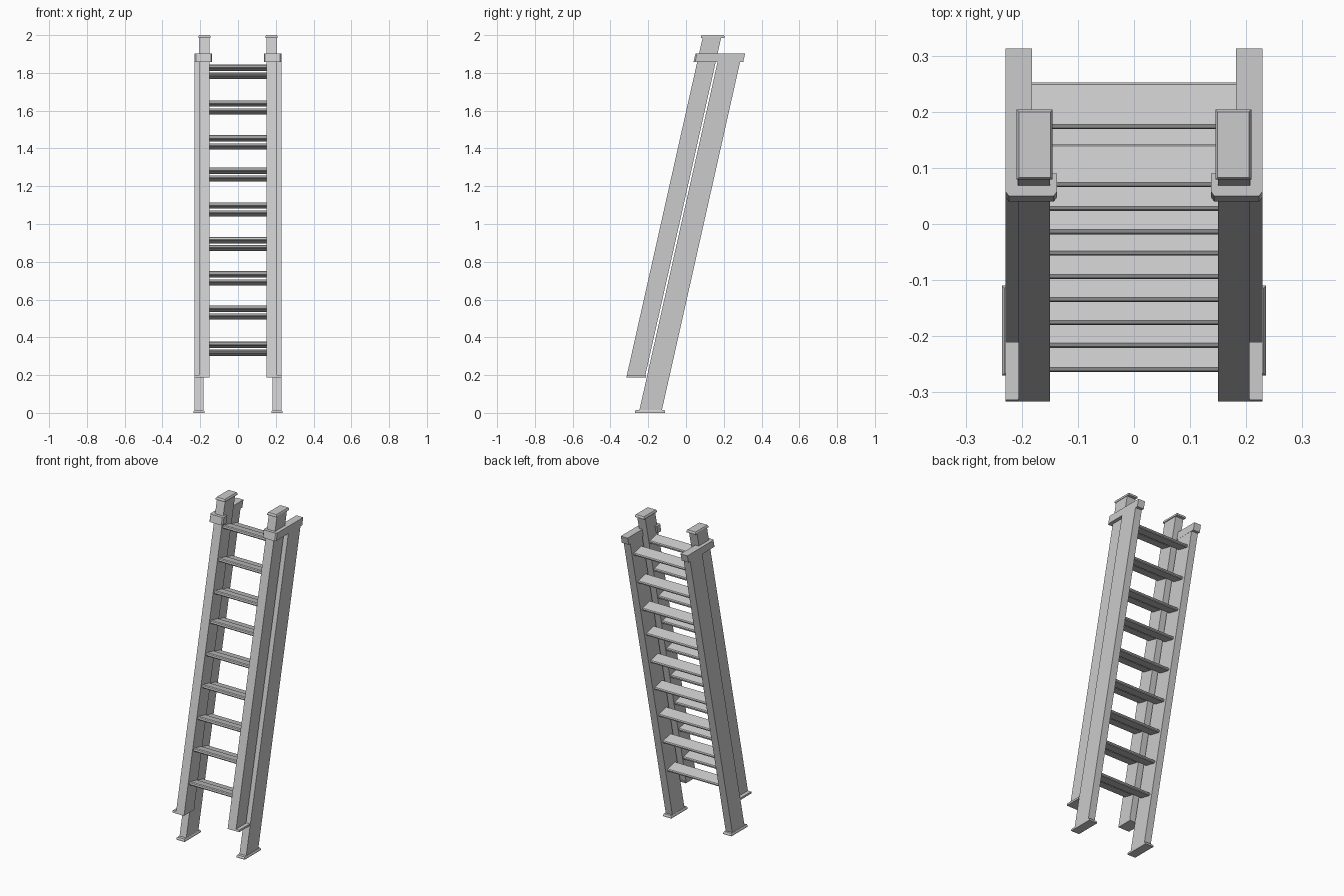
import bpy, bmesh

if "Cube" in bpy.data.objects:
    bpy.data.objects.remove(bpy.data.objects["Cube"])

LEAN = 0.2246  # how far the ladder leans back (y) per unit of height


def make(name, sections, mirror=False):
    """Solid skinned through matching rings of points."""
    bm = bmesh.new()
    rings = [[bm.verts.new(p) for p in ring] for ring in sections]
    n = len(rings[0])
    for a, b in zip(rings, rings[1:]):
        for i in range(n):
            j = (i + 1) % n
            bm.faces.new((a[i], a[j], b[j], b[i]))
    bm.faces.new(rings[0][::-1])
    bm.faces.new(rings[-1])
    bmesh.ops.recalc_face_normals(bm, faces=bm.faces)
    me = bpy.data.meshes.new(name)
    bm.to_mesh(me)
    bm.free()
    ob = bpy.data.objects.new(name, me)
    bpy.context.collection.objects.link(ob)
    if mirror:
        ob.modifiers.new("Mirror", 'MIRROR')
    return ob


def leaning(name, plan, z0, z1):
    """Extrude a plan (y measured at z = 0) up along the lean, both sides."""
    return make(name, [[(x, y + LEAN * z, z) for x, y in plan] for z in (z0, z1)], True)


def rect(x0, x1, y0, y1):
    return [(x0, y0), (x1, y0), (x1, y1), (x0, y1)]


def plate(name, x0, x1, y0, y1, z0, z1, inset):
    """Flat plate with its upper edge chamfered."""
    zm = (z0 + z1) / 2
    levels = [(z0, 0), (zm, 0), (z1, inset)]
    return make(name, [[(x, y, z) for x, y in rect(x0 + i, x1 - i, y0 + i, y1 - i)]
                       for z, i in levels], True)


def rung(name, half, yc, zc, depth, thick, c=0.005):
    """Chamfered flat tread, square to the leaning rails."""
    d, t = depth / 2, thick / 2
    prof = [(-d, -t + c), (-d + c, -t), (d - c, -t), (d, -t + c),
            (d, t - c), (d - c, t), (-d + c, t), (-d, t - c)]
    k = (1 + LEAN ** 2) ** 0.5
    ring = [(yc + (u + LEAN * v) / k, zc + (v - LEAN * u) / k) for u, v in prof]
    make(name, [[(x, y, z) for y, z in ring] for x in (-half, half)])


# Rails of the two sliding sections
leaning("front_rail", rect(0.15, 0.206, -0.358, -0.26), 0.19, 1.99)
leaning("rear_rail", rect(0.183, 0.229, -0.25, -0.131), 0.0, 1.875)

# End caps, feet and lower guide plates
plate("front_rail_cap", 0.145, 0.209, 0.079, 0.204, 1.985, 2.0, 0.004)
plate("rear_foot", 0.178, 0.235, -0.27, -0.11, 0.0, 0.015, 0.004)
leaning("lower_guide_plate", rect(0.15, 0.229, -0.358, -0.255), 0.187, 0.199)

# Upper guide bracket hooking around the front rail
zb = 1.88
hook = [(0.229, 0.308), (0.182, 0.308), (0.182, 0.164), (0.207, 0.164),
        (0.207, 0.064), (0.15, 0.064), (0.15, 0.085), (0.137, 0.085),
        (0.137, 0.053), (0.143, 0.045), (0.223, 0.045), (0.229, 0.053)]
leaning("upper_guide_bracket", [(x, y - LEAN * zb) for x, y in hook], 1.857, 1.902)

# Rungs, one pair per step
steps = [0.36, 0.552, 0.733, 0.915, 1.098, 1.283, 1.453, 1.638, 1.827]
for i, z in enumerate(steps):
    rung(f"front_rung_{i + 1}", 0.155, -0.306 + LEAN * z, z, 0.077, 0.02)
    zr = z - 0.042
    rung(f"rear_rung_{i + 1}", 0.187, -0.190 + LEAN * zr, zr, 0.083, 0.017)
